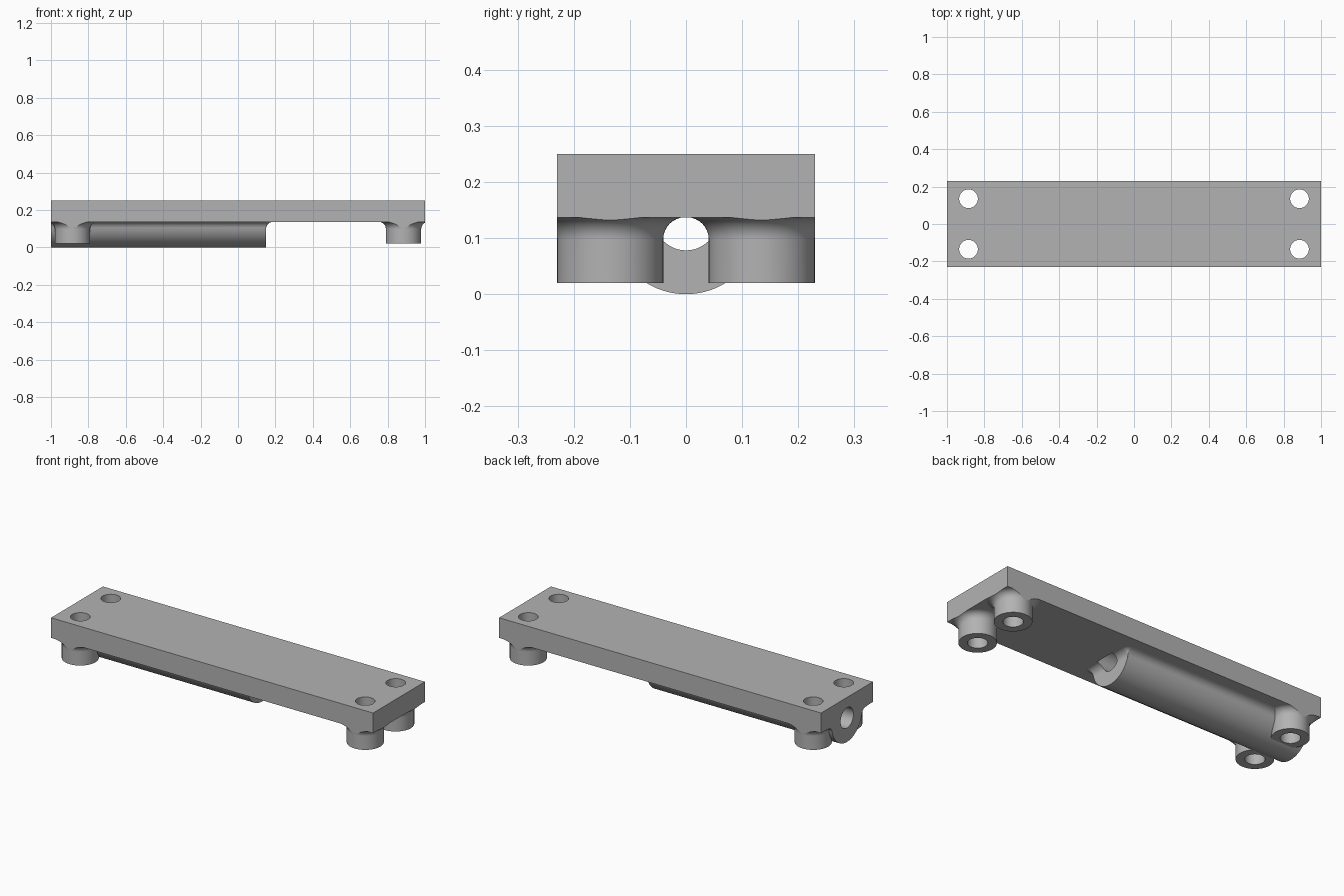
import bpy, bmesh, math
from mathutils import Vector

cube = bpy.data.objects.get("Cube")
if cube:
    bpy.data.objects.remove(cube, do_unlink=True)

# Main dimensions
HALF_Y, TOP, UNDER = 0.23, 0.25, 0.137
FILLET = 0.039
BOSS_X, BOSS_Y, BOSS_R, BOSS_Z, HOLE_R = 0.885, 0.135, 0.0945, 0.02, 0.05
TUBE_R, BORE_R, TUBE_END = 0.135, 0.057, 0.15
INSIDE = 0.2  # height inside the plate where the underside parts stop

grey = bpy.data.materials.new("grey")
grey.use_nodes = True
grey.diffuse_color = (0.45, 0.45, 0.45, 1)
grey.node_tree.nodes["Principled BSDF"].inputs["Base Color"].default_value = grey.diffuse_color


def finish(name, bm):
    bmesh.ops.recalc_face_normals(bm, faces=bm.faces)
    mesh = bpy.data.meshes.new(name)
    bm.to_mesh(mesh)
    bm.free()
    mesh.materials.append(grey)
    ob = bpy.data.objects.new(name, mesh)
    bpy.context.collection.objects.link(ob)
    return ob


def prism(name, points, sweep):
    """Closed outline swept along a vector."""
    bm = bmesh.new()
    face = bm.faces.new([bm.verts.new(p) for p in points])
    out = bmesh.ops.extrude_face_region(bm, geom=[face])
    verts = [g for g in out["geom"] if isinstance(g, bmesh.types.BMVert)]
    bmesh.ops.translate(bm, verts=verts, vec=Vector(sweep))
    return finish(name, bm)


def box(name, x, y, z0, z1):
    return prism(name, [(-x, -y, z0), (x, -y, z0), (x, y, z0), (-x, y, z0)], (0, 0, z1 - z0))


def arc(cu, cv, r, a0, a1, n):
    return [(cu + r * math.cos(a0 + (a1 - a0) * i / n),
             cv + r * math.sin(a0 + (a1 - a0) * i / n)) for i in range(n + 1)]


def flared_post(name, x, y, r, z0, sides=64):
    """Round post whose top flares into the plate."""
    rings = [(r, z0)] if z0 < UNDER - FILLET else []
    rings += arc(r + FILLET, UNDER - FILLET, FILLET, math.pi, math.pi / 2, 8)
    rings.append((r + FILLET, INSIDE))
    bm = bmesh.new()
    loops = [[bm.verts.new((x + rr * math.cos(math.tau * k / sides),
                            y + rr * math.sin(math.tau * k / sides), z))
              for k in range(sides)] for rr, z in rings]
    for low, high in zip(loops, loops[1:]):
        for k in range(sides):
            j = (k + 1) % sides
            bm.faces.new((low[k], low[j], high[j], high[k]))
    bm.faces.new(loops[0])
    bm.faces.new(loops[-1])
    return finish(name, bm)


def combine(target, tool, operation):
    mod = target.modifiers.new(operation, "BOOLEAN")
    mod.object, mod.operation, mod.solver = tool, operation, "EXACT"
    bpy.context.view_layer.objects.active = target
    bpy.ops.object.modifier_apply(modifier=mod.name)
    bpy.data.objects.remove(tool, do_unlink=True)


# Plate, oversized until the final trim
plate = box("mounting_plate", 1.1, 0.35, UNDER, 0.3)

# Half-round tube under the plate, with filleted sides
axis_z = TUBE_R
tilt = math.asin((axis_z - UNDER + FILLET) / (TUBE_R + FILLET))
reach = (TUBE_R + FILLET) * math.cos(tilt)
side = arc(reach, UNDER - FILLET, FILLET, math.pi / 2, math.pi - tilt, 8)
bottom = arc(0, axis_z, TUBE_R, -tilt, tilt - math.pi, 48)
outline = [(reach, INSIDE)] + side + bottom[1:-1]
outline += [(-y, z) for y, z in reversed(side)] + [(-reach, INSIDE)]
combine(plate, prism("tube", [(-1.1, y, z) for y, z in outline],
                     (1.1 + TUBE_END, 0, 0)), "UNION")

# Fillet at the tube's inner end, with rounded corners
end = [(0, INSIDE), (0, UNDER - FILLET)]
end += arc(TUBE_END + FILLET, UNDER - FILLET, FILLET, math.pi, math.pi / 2, 8)
end.append((TUBE_END + FILLET, INSIDE))
half = TUBE_R - 0.006
combine(plate, prism("tube_end_fillet", [(x, -half, z) for x, z in end],
                     (0, 2 * half, 0)), "UNION")
for s in (-1, 1):
    combine(plate, flared_post("fillet_corner", TUBE_END - 0.002, s * half,
                               0.002, UNDER - FILLET), "UNION")

# Screw bosses
corners = [(sx * BOSS_X, sy * BOSS_Y) for sx in (-1, 1) for sy in (-1, 1)]
for x, y in corners:
    combine(plate, flared_post("boss", x, y, BOSS_R, BOSS_Z), "UNION")

# Trim everything to the plate outline
combine(plate, box("trim", 1, HALF_Y, -0.1, TOP), "INTERSECT")

# Screw holes and the lengthwise bore
for x, y in corners:
    ring = arc(x, y, HOLE_R, 0, math.tau, 48)[:-1]
    combine(plate, prism("screw_hole", [(u, v, -0.1) for u, v in ring], (0, 0, 0.5)), "DIFFERENCE")
ring = arc(0, axis_z, BORE_R, 0, math.tau, 48)[:-1]
combine(plate, prism("bore", [(-1.2, u, v) for u, v in ring],
                     (1.2 + TUBE_END + FILLET, 0, 0)), "DIFFERENCE")

# Smooth curves, crisp edges
bpy.ops.object.select_all(action="DESELECT")
plate.select_set(True)
bpy.context.view_layer.objects.active = plate
bpy.ops.object.shade_smooth_by_angle(angle=math.radians(30))
weighted = plate.modifiers.new("even_shading", "WEIGHTED_NORMAL")
weighted.keep_sharp = True
